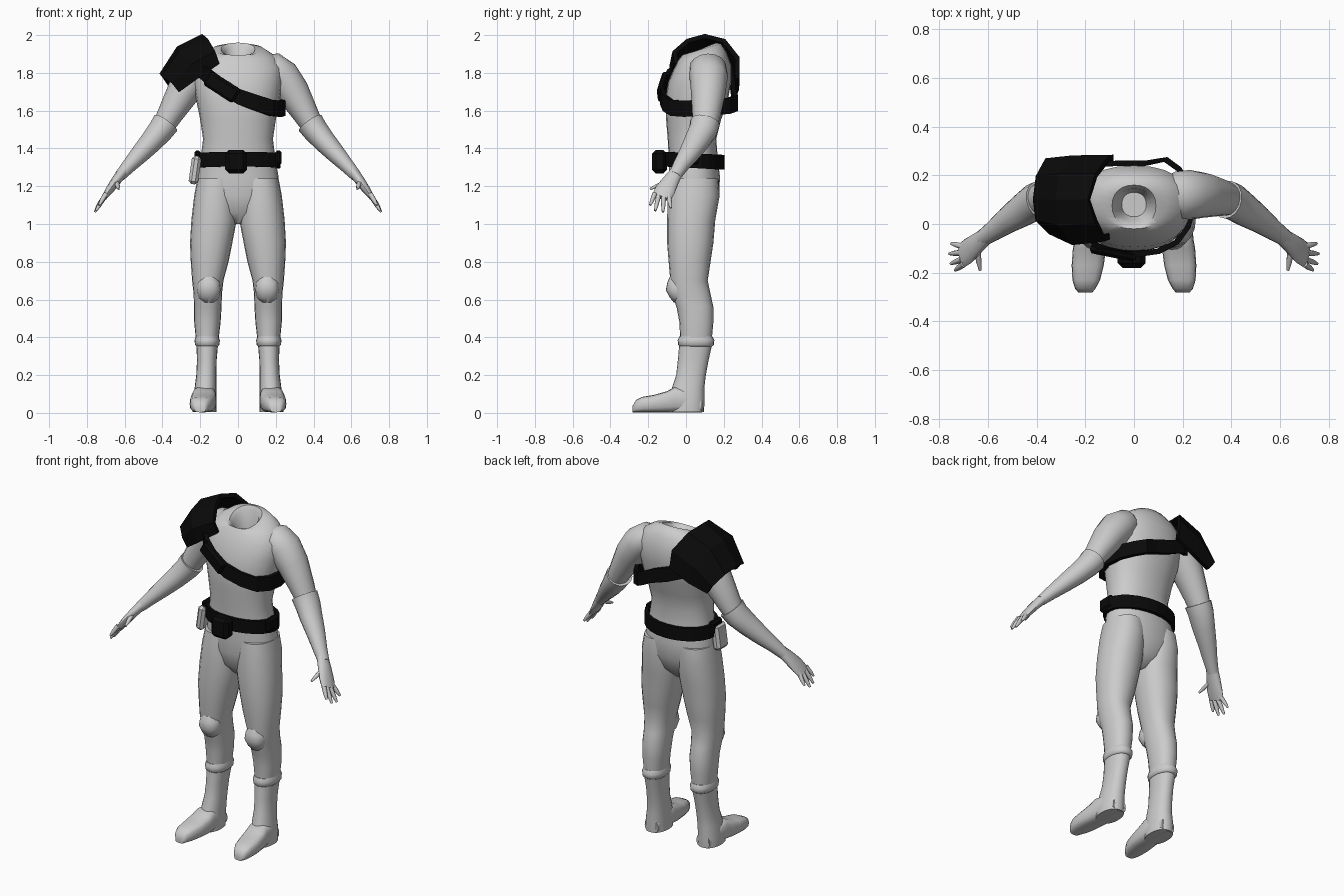
import bpy, bmesh, math
from mathutils import Vector as V


def material(name, c):
    m = bpy.data.materials.new(name)
    m.diffuse_color = (c, c, c, 1)
    return m


GREY = material("pale_grey", 0.6)
BLACK = material("black", 0.003)


def finish(name, bm, mat, smooth=True):
    bmesh.ops.recalc_face_normals(bm, faces=bm.faces)
    me = bpy.data.meshes.new(name)
    bm.to_mesh(me)
    bm.free()
    me.materials.append(mat)
    ob = bpy.data.objects.new(name, me)
    bpy.context.collection.objects.link(ob)
    if smooth:
        bpy.ops.object.select_all(action='DESELECT')
        ob.select_set(True)
        bpy.context.view_layer.objects.active = ob
        bpy.ops.object.shade_smooth_by_angle(angle=math.radians(50))
    return ob


def ring(c, u, v, n=16, p=1.0):
    """Ellipse around c with half axes u and v; p below 1 makes it boxier."""
    pts = []
    for i in range(n):
        a = 2 * math.pi * i / n
        f = lambda t: math.copysign(abs(t) ** p, t) if abs(t) > 1e-6 else 0
        pts.append(V(c) + V(u) * f(math.cos(a)) + V(v) * f(math.sin(a)))
    return pts


def loft(name, rings, mat, smooth=True, closed=False, caps=True):
    bm = bmesh.new()
    vs = [[bm.verts.new(p) for p in r] for r in rings]
    n = len(vs[0])
    pairs = list(zip(vs, vs[1:])) + ([(vs[-1], vs[0])] if closed else [])
    for a, b in pairs:
        for i in range(n):
            j = (i + 1) % n
            bm.faces.new((a[i], a[j], b[j], b[i]))
    if caps and not closed:
        bm.faces.new(vs[0])
        bm.faces.new(vs[-1])
    return finish(name, bm, mat, smooth)


def column(name, rows, s=1, p=0.9, n=20):
    """Rows: z, x centre, half width, y front, y back, tilt of the back edge."""
    rings = [ring((s * x, (f + b) / 2, z), (w, 0, 0), (0, (b - f) / 2, t), n, p)
             for z, x, w, f, b, t in rows]
    return loft(name, rings, GREY)


def tube(name, pts, radii, s=1, n=12, wide=(0, 1, 0)):
    pts = [V((s * x, y, z)) for x, y, z in pts]
    rings = []
    for i, c in enumerate(pts):
        d = (pts[min(i + 1, len(pts) - 1)] - pts[max(i - 1, 0)]).normalized()
        w = V(wide)
        w = (w - d * w.dot(d)).normalized()
        rings.append(ring(c, w * radii[i][0], d.cross(w) * radii[i][1], n))
    return loft(name, rings, GREY)


def band(name, path, h, t, closed=False):
    """Flat webbing that follows a path round the body."""
    rings = []
    for p in path:
        p = V(p)
        o = V((p.x, p.y - 0.07, 0)).normalized() * t / 2
        k = V((0, 0, h / 2))
        rings.append([p - o - k, p + o - k, p + o + k, p - o + k])
    return loft(name, rings, BLACK, False, closed)


def box(name, loc, size, mat, rot=(0, 0, 0), bevel=0.012):
    bm = bmesh.new()
    bmesh.ops.create_cube(bm, size=1)
    bmesh.ops.scale(bm, vec=size, verts=bm.verts)
    bmesh.ops.bevel(bm, geom=bm.edges[:], offset=bevel, segments=1, affect='EDGES')
    ob = finish(name, bm, mat, False)
    ob.location, ob.rotation_euler = loc, rot
    return ob


# Torso with a sloping, hollow neck opening
column("torso", [
    (1.00, 0, 0.04, -0.02, 0.08, 0), (1.06, 0, 0.14, -0.07, 0.14, 0),
    (1.15, 0, 0.215, -0.09, 0.175, 0), (1.25, 0, 0.215, -0.09, 0.18, 0),
    (1.33, 0, 0.20, -0.09, 0.17, 0), (1.45, 0, 0.185, -0.097, 0.16, 0),
    (1.55, 0, 0.20, -0.105, 0.185, 0), (1.65, 0, 0.22, -0.11, 0.22, 0),
    (1.75, 0, 0.235, -0.095, 0.24, 0), (1.83, 0, 0.235, -0.065, 0.24, 0.01),
    (1.89, 0, 0.195, -0.04, 0.215, 0.02), (1.925, 0, 0.135, -0.02, 0.185, 0.03),
    (1.925, 0, 0.09, -0.01, 0.16, 0.035), (1.90, 0, 0.07, 0.01, 0.145, 0.035),
    (1.82, 0, 0.05, 0.03, 0.13, 0)], n=24)

for s, side in ((1, "left"), (-1, "right")):
    # Trouser leg
    column(side + "_leg", [
        (1.24, 0.115, 0.10, -0.085, 0.17, 0), (1.15, 0.12, 0.112, -0.097, 0.178, 0),
        (1.02, 0.127, 0.12, -0.10, 0.155, 0), (0.90, 0.142, 0.112, -0.10, 0.145, 0),
        (0.80, 0.15, 0.10, -0.092, 0.13, 0), (0.70, 0.16, 0.083, -0.083, 0.115, 0),
        (0.63, 0.16, 0.075, -0.075, 0.13, 0), (0.56, 0.16, 0.073, -0.05, 0.145, 0),
        (0.48, 0.162, 0.07, -0.035, 0.145, 0), (0.37, 0.163, 0.058, -0.03, 0.135, 0)], s)
    # Knee pad
    column(side + "_knee_pad", [
        (0.585, 0.155, 0.03, -0.065, 0, 0), (0.61, 0.155, 0.056, -0.085, 0.02, 0),
        (0.65, 0.155, 0.064, -0.107, 0.02, 0), (0.69, 0.155, 0.06, -0.099, 0.02, 0),
        (0.72, 0.155, 0.04, -0.086, 0, 0)], s)
    # Boot cuff, shaft and foot
    column(side + "_boot_cuff", [
        (0.35, 0.163, 0.055, -0.03, 0.135, 0), (0.36, 0.163, 0.065, -0.042, 0.148, 0),
        (0.385, 0.163, 0.067, -0.044, 0.15, 0), (0.405, 0.163, 0.06, -0.035, 0.14, 0)], s)
    column(side + "_boot_shaft", [
        (0.37, 0.163, 0.058, -0.035, 0.14, 0), (0.28, 0.165, 0.052, -0.043, 0.12, 0),
        (0.20, 0.168, 0.053, -0.052, 0.105, 0), (0.13, 0.172, 0.058, -0.075, 0.097, 0),
        (0.06, 0.178, 0.063, -0.09, 0.098, 0), (0.005, 0.178, 0.063, -0.09, 0.095, 0)], s)
    foot = [(0.085, 0.176, 0.045, 0.07), (0.0, 0.178, 0.062, 0.125),
            (-0.06, 0.18, 0.064, 0.135), (-0.10, 0.183, 0.068, 0.112),
            (-0.17, 0.19, 0.066, 0.092), (-0.23, 0.196, 0.057, 0.082),
            (-0.265, 0.20, 0.042, 0.065), (-0.282, 0.20, 0.028, 0.035)]
    loft(side + "_foot", [ring((s * x, y, h / 2 + 0.003), (w, 0, 0), (0, 0, h / 2), 16, 0.65)
                          for y, x, w, h in foot], GREY)
    # Sleeve and forearm
    tube(side + "_sleeve",
         [(0.12, 0.11, 1.84), (0.175, 0.115, 1.825), (0.23, 0.12, 1.78), (0.29, 0.118, 1.70),
          (0.36, 0.108, 1.58), (0.405, 0.098, 1.50)],
         [(0.07, 0.06), (0.10, 0.088), (0.102, 0.097), (0.092, 0.088), (0.075, 0.068),
          (0.062, 0.055)], s, 16)
    tube(side + "_forearm",
         [(0.382, 0.10, 1.535), (0.41, 0.09, 1.495), (0.46, 0.055, 1.435), (0.52, 0.015, 1.37),
          (0.58, -0.03, 1.305), (0.625, -0.06, 1.255)],
         [(0.079, 0.073), (0.076, 0.068), (0.068, 0.06), (0.055, 0.05), (0.042, 0.038),
          (0.034, 0.03)], s, 16)
    # Hand
    tube(side + "_palm",
         [(0.605, -0.047, 1.28), (0.645, -0.08, 1.23), (0.68, -0.11, 1.18), (0.708, -0.13, 1.14)],
         [(0.034, 0.03), (0.045, 0.026), (0.054, 0.022), (0.052, 0.014)], s)
    fingers = [((0.70, -0.165, 1.16), (0.735, -0.19, 1.10)),
               ((0.705, -0.145, 1.15), (0.752, -0.163, 1.07)),
               ((0.707, -0.118, 1.145), (0.758, -0.122, 1.063)),
               ((0.702, -0.092, 1.15), (0.75, -0.08, 1.085)),
               ((0.645, -0.10, 1.225), (0.632, -0.19, 1.185))]
    for i, (a, b) in enumerate(fingers):
        mid = V(a).lerp(V(b), 0.6)
        tube(f"{side}_finger_{i + 1}", [a, mid, b],
             [(0.014, 0.013), (0.012, 0.011), (0.006, 0.006)], s, 8, (1, 0, 0.3))

# Belt with buckle and end blocks
band("belt", [(0.215 * math.cos(a), 0.045 + 0.148 * math.sin(a), 1.335 - 0.008 * math.sin(a))
              for a in (2 * math.pi * i / 24 for i in range(24))], 0.078, 0.022, True)
box("belt_buckle", (-0.01, -0.14, 1.33), (0.115, 0.08, 0.125), BLACK, bevel=0.02)
for s in (1, -1):
    box("belt_side_block", (s * 0.214, 0.02, 1.35), (0.035, 0.10, 0.08), BLACK)

# Hip pouch
box("hip_pouch", (-0.228, 0.0, 1.285), (0.05, 0.10, 0.15), GREY, (0, 0.14, 0), 0.015)

# Diagonal chest strap with its slider
band("chest_strap", [(-0.2, -0.04, 1.82), (-0.15, -0.09, 1.775), (-0.08, -0.118, 1.725),
                     (0, -0.126, 1.675), (0.1, -0.112, 1.64), (0.175, -0.075, 1.615),
                     (0.222, -0.01, 1.61), (0.24, 0.06, 1.615), (0.225, 0.15, 1.62),
                     (0.185, 0.225, 1.625), (0.13, 0.265, 1.64), (0.05, 0.25, 1.675),
                     (-0.05, 0.25, 1.71), (-0.14, 0.245, 1.75), (-0.21, 0.2, 1.78)], 0.085, 0.024)
box("strap_slider", (-0.085, -0.118, 1.725), (0.19, 0.04, 0.085), BLACK, (0, 0.56, -0.2))

# Angular shoulder guard: three arches stepping down along the arm
arches = [
    [(-0.10, -0.05, 1.85), (-0.12, -0.06, 1.91), (-0.155, 0.01, 1.97), (-0.185, 0.10, 1.995),
     (-0.155, 0.20, 1.97), (-0.10, 0.272, 1.88), (-0.085, 0.272, 1.77)],
    [(-0.22, -0.07, 1.765), (-0.25, -0.075, 1.84), (-0.305, 0.0, 1.91), (-0.315, 0.10, 1.93),
     (-0.30, 0.20, 1.91), (-0.25, 0.27, 1.81), (-0.21, 0.268, 1.71)],
    [(-0.31, -0.035, 1.70), (-0.345, -0.03, 1.745), (-0.395, 0.02, 1.775), (-0.405, 0.10, 1.79),
     (-0.395, 0.19, 1.775), (-0.36, 0.258, 1.72), (-0.325, 0.25, 1.67)]]
bm = bmesh.new()
grid = [[bm.verts.new(p) for p in a] for a in arches]
for a, b in zip(grid, grid[1:]):
    for i in range(len(a) - 1):
        bm.faces.new((a[i], a[i + 1], b[i + 1], b[i]))
guard = finish("shoulder_guard", bm, BLACK, False)
mod = guard.modifiers.new("thickness", 'SOLIDIFY')
mod.thickness, mod.offset = 0.025, 0
